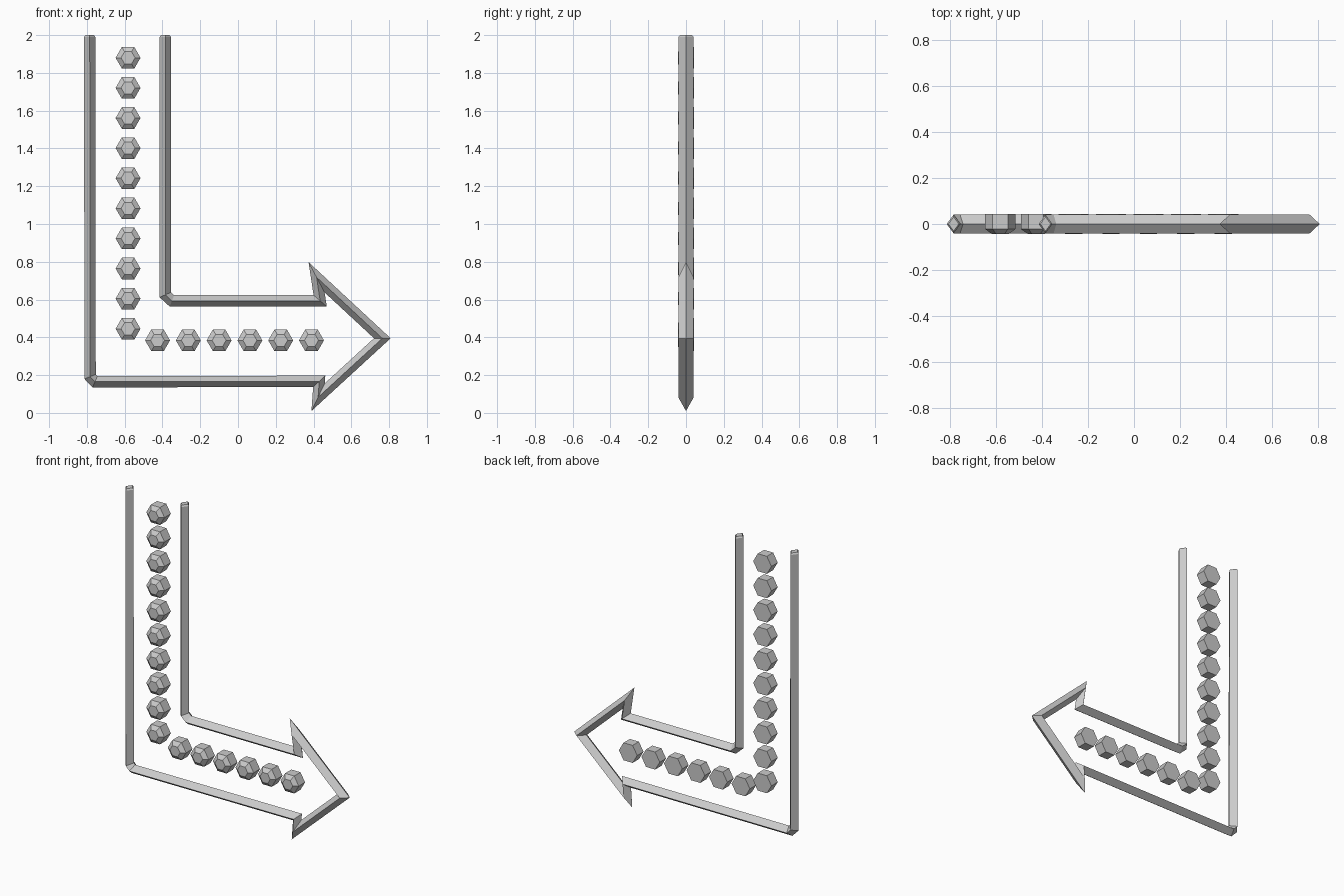
import bpy
import bmesh
from math import cos, sin, pi
from mathutils import Vector

cube = bpy.data.objects.get("Cube")
if cube:
    bpy.data.objects.remove(cube, do_unlink=True)

grey = bpy.data.materials.new("plain_grey")
grey.use_nodes = True
grey.diffuse_color = (0.6, 0.6, 0.6, 1)
grey.node_tree.nodes["Principled BSDF"].inputs["Base Color"].default_value = (0.6, 0.6, 0.6, 1)


def loft(name, rings):
    """Skin a list of equal rings and cap both ends."""
    bm = bmesh.new()
    loops = [[bm.verts.new(p) for p in ring] for ring in rings]
    for a, b in zip(loops, loops[1:]):
        n = len(a)
        for i in range(n):
            j = (i + 1) % n
            bm.faces.new((a[i], a[j], b[j], b[i]))
    bm.faces.new(loops[0])
    bm.faces.new(loops[-1])
    bmesh.ops.recalc_face_normals(bm, faces=bm.faces)
    mesh = bpy.data.meshes.new(name)
    bm.to_mesh(mesh)
    bm.free()
    mesh.materials.append(grey)
    obj = bpy.data.objects.new(name, mesh)
    bpy.context.collection.objects.link(obj)
    return obj


def diamond_sweep(name, path, half_width, half_depth):
    """Mitred diamond-section bar along an (x, z) path, with tapered ends."""
    pts = [Vector(p) for p in path]
    dirs = [(b - a).normalized() for a, b in zip(pts, pts[1:])]
    rings = []
    for i, p in enumerate(pts):
        d0, d1 = dirs[max(i - 1, 0)], dirs[min(i, len(dirs) - 1)]
        n0, n1 = Vector((-d0.y, d0.x)), Vector((-d1.y, d1.x))
        miter = (n0 + n1).normalized()
        side = miter * (half_width / miter.dot(n1))
        end = i in (0, len(pts) - 1)
        s = 0.75 if end else 1
        side = side * s
        depth = half_depth * s
        rings.append([(p.x + side.x, 0, p.y + side.y), (p.x, depth, p.y),
                      (p.x - side.x, 0, p.y - side.y), (p.x, -depth, p.y)])
    return loft(name, rings)


def hexagon(x, y, z, r):
    return [(x + r * cos(k * pi / 3), y, z + r * sin(k * pi / 3)) for k in range(6)]


def gem(name, x, z):
    """Hexagonal stud: flat back, bevelled front."""
    loft(name, [hexagon(x, 0.043, z, 0.066),
                hexagon(x, -0.022, z, 0.066),
                hexagon(x, -0.043, z, 0.037)])


# Continuous arrow outline: outer rail, arrowhead, inner rail
outline = [
    (-0.785, 2.0), (-0.785, 1.99), (-0.783, 0.192), (-0.757, 0.165),
    (0.43, 0.167), (0.424, 0.083), (0.764, 0.395), (0.416, 0.718),
    (0.435, 0.593), (-0.35, 0.593), (-0.385, 0.625),
    (-0.385, 1.99), (-0.385, 2.0),
]
diamond_sweep("arrow_outline", outline, 0.03, 0.041)

# Studs down the shaft and along the arm
for i in range(10):
    gem(f"shaft_stud_{i + 1}", -0.582, 1.88 - i * 0.1594)
for i in range(6):
    gem(f"arm_stud_{i + 1}", -0.426 + i * 0.163, 0.384)
